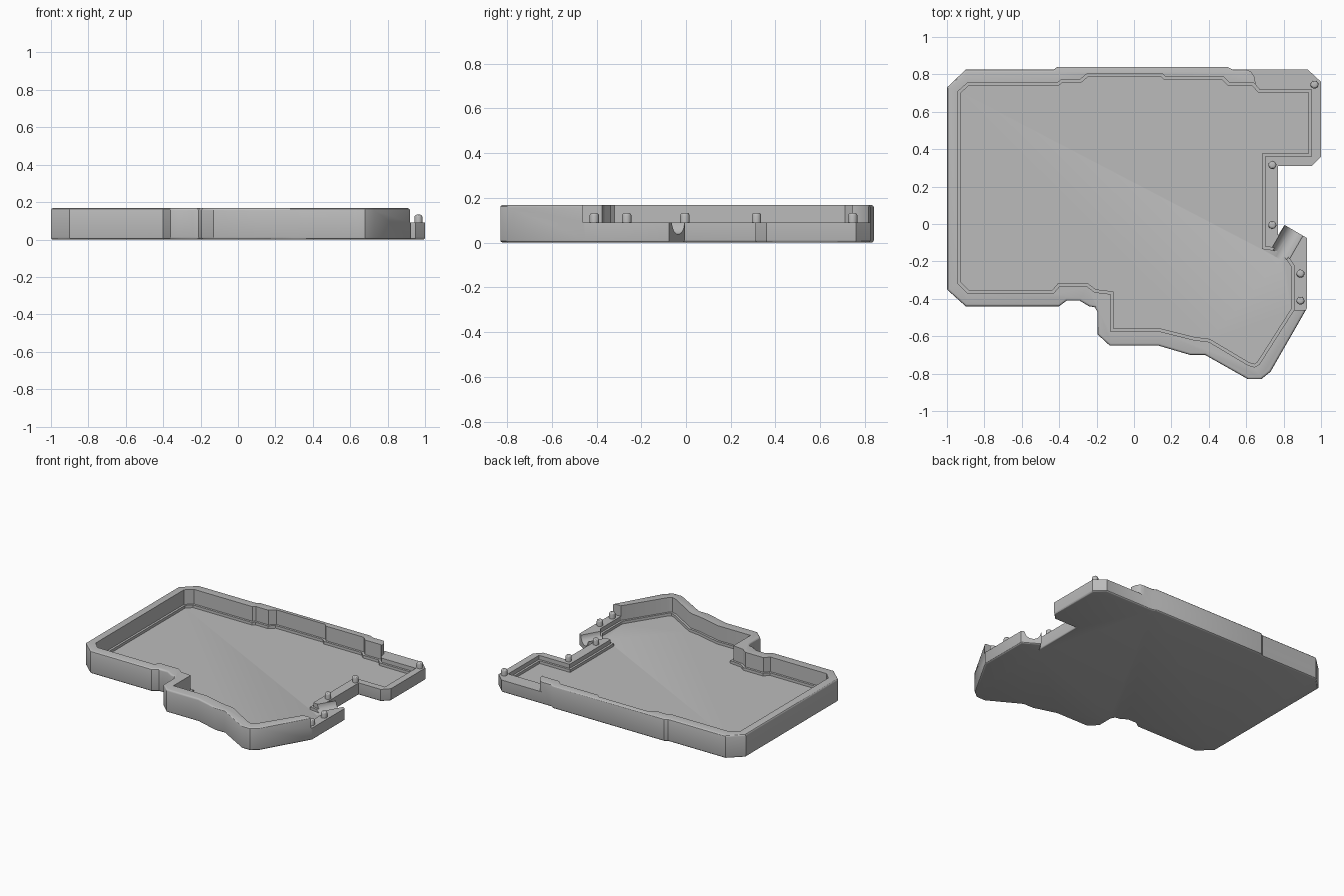
import bpy, bmesh, math
from mathutils import Vector

cube = bpy.data.objects.get("Cube")
if cube:
    bpy.data.objects.remove(cube, do_unlink=True)

grey = bpy.data.materials.new("light grey plastic")
grey.use_nodes = True
grey.diffuse_color = (0.5, 0.5, 0.5, 1)
grey.node_tree.nodes["Principled BSDF"].inputs["Base Color"].default_value = grey.diffuse_color

TOP, LOW, LEDGE, FLOOR = 0.168, 0.09, 0.06, 0.04


def finish(name, bm):
    bmesh.ops.recalc_face_normals(bm, faces=bm.faces)
    mesh = bpy.data.meshes.new(name)
    bm.to_mesh(mesh)
    bm.free()
    mesh.materials.append(grey)
    obj = bpy.data.objects.new(name, mesh)
    bpy.context.collection.objects.link(obj)
    return obj


def prism(name, outline, z0, z1, bevel=0):
    """Extrude an outline, optionally rounding its top and bottom rims."""
    bm = bmesh.new()
    face = bm.faces.new([bm.verts.new((x, y, z0)) for x, y in outline])
    moved = bmesh.ops.extrude_face_region(bm, geom=[face], use_keep_orig=True)
    verts = [v for v in moved["geom"] if isinstance(v, bmesh.types.BMVert)]
    bmesh.ops.translate(bm, verts=verts, vec=(0, 0, z1 - z0))
    bmesh.ops.recalc_face_normals(bm, faces=bm.faces)
    if bevel:
        rims = [e for e in bm.edges if abs(e.verts[0].co.z - e.verts[1].co.z) < 1e-5]
        bmesh.ops.bevel(bm, geom=rims, offset=bevel, segments=3, profile=0.5, affect='EDGES')
    return finish(name, bm)


def inset(points, d):
    """Move a clockwise outline inwards by d with mitred corners."""
    result = []
    for i, p in enumerate(points):
        p = Vector(p)
        a = (p - Vector(points[i - 1])).normalized()
        b = (Vector(points[(i + 1) % len(points)]) - p).normalized()
        na, nb = Vector((a.y, -a.x)), Vector((b.y, -b.x))
        result.append(p + (na + nb) * d / (1 + na.dot(nb)))
    return result


def cut(body, cutter):
    mod = body.modifiers.new("cut", 'BOOLEAN')
    mod.operation, mod.object, mod.solver = 'DIFFERENCE', cutter, 'EXACT'
    bpy.context.view_layer.objects.active = body
    bpy.ops.object.modifier_apply(modifier=mod.name)
    bpy.data.objects.remove(cutter, do_unlink=True)


def smooth(obj):
    bpy.ops.object.select_all(action='DESELECT')
    obj.select_set(True)
    bpy.context.view_layer.objects.active = obj
    bpy.ops.object.shade_smooth_by_angle(angle=math.radians(30))


# Outer shell outline, clockwise from the back right corner
outer = [(-1, .73), (-.9, .825), (-.43, .825), (-.41, .84), (.5, .84), (.53, .825),
         (.93, .825), (1, .76), (1, .36), (.95, .31), (.77, .31), (.77, -.06),
         (.805, -.005), (.925, -.075), (.925, -.45), (.73, -.79), (.68, -.83),
         (.61, -.83), (.38, -.7), (.3, -.7), (.13, -.65), (-.13, -.65), (-.195, -.59),
         (-.195, -.47), (-.21, -.445), (-.24, -.44), (-.29, -.41), (-.36, -.41),
         (-.4, -.44), (-.9, -.44), (-1, -.35)]
# Inside face of the wall
inner = [(-.94, .71), (-.89, .755), (-.41, .755), (-.39, .77), (-.29, .77), (-.25, .805),
         (.15, .805), (.17, .785), (.48, .785), (.51, .755), (.64, .755), (.67, .72),
         (.95, .72), (.95, .36), (.7, .36), (.7, -.12), (.77, -.13), (.82, -.17),
         (.855, -.22), (.855, -.46), (.67, -.75), (.645, -.765), (.61, -.755),
         (.4, -.63), (.32, -.62), (.14, -.575), (-.125, -.575), (-.125, -.375),
         (-.21, -.365), (-.25, -.335), (-.4, -.335), (-.43, -.37), (-.89, -.37), (-.94, -.32)]

case = prism("case_shell", outer, 0, TOP, 0.012)

# Lowered wall section along the right side, with a rounded wall end
low_area = [(.59, 1), (.59, .83), (.625, .815), (.645, .785), (.65, .75),
            (.65, -.46), (1.2, -.46), (1.2, 1)]
cut(case, prism("low_wall_cutter", low_area, LOW, 0.4))

# Cavity with a stepped ledge round the floor
cut(case, prism("cavity_cutter", inner, LEDGE, 0.4))
cut(case, prism("floor_cutter", inset(inner, 0.016), FLOOR, 0.4))

# Angled cable channel through the low wall
bm = bmesh.new()
bmesh.ops.create_cone(bm, cap_ends=True, segments=24, radius1=0.056, radius2=0.056, depth=0.26)
channel = finish("channel_cutter", bm)
channel.rotation_euler = (math.radians(90), 0, math.radians(-30))
channel.location = (0.835, -0.07, 0.093)
bpy.context.view_layer.update()
cut(case, channel)
smooth(case)

# Locating pegs with rounded tips
for i, (x, y) in enumerate([(.965, .745), (.74, .315), (.74, -.005), (.89, -.265), (.89, -.41)]):
    bm = bmesh.new()
    bmesh.ops.create_cone(bm, cap_ends=True, segments=20, radius1=0.021, radius2=0.021, depth=0.05)
    tip = [e for e in bm.edges if all(v.co.z > 0 for v in e.verts)]
    bmesh.ops.bevel(bm, geom=tip, offset=0.012, segments=3, profile=0.5, affect='EDGES')
    peg = finish(f"locating_peg_{i + 1}", bm)
    peg.location = (x, y, LOW + 0.018)
    smooth(peg)
